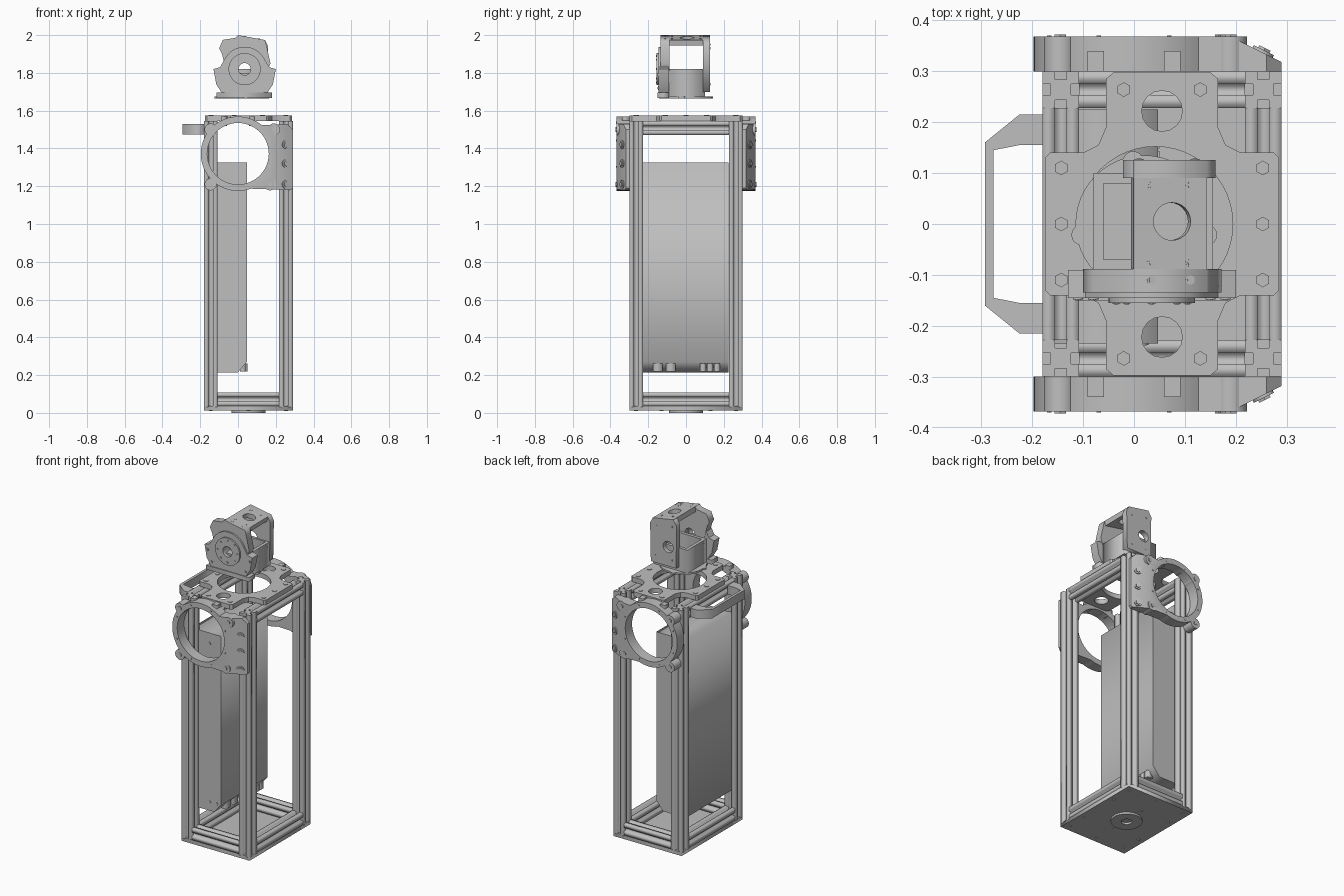
import bpy, bmesh
from math import sin, cos, pi, radians
from mathutils import Matrix, Vector

if "Cube" in bpy.data.objects:
    bpy.data.objects.remove(bpy.data.objects["Cube"], do_unlink=True)

GREY = (0.52, 0.52, 0.52, 1)
metal = bpy.data.materials.new("plain grey metal")
metal.diffuse_color = GREY
metal.use_nodes = True
metal.node_tree.nodes["Principled BSDF"].inputs["Base Color"].default_value = GREY

# Maps profile (u, v, depth) to world for each extrusion axis
AXES = {"x": Matrix(((0, 0, 1, 0), (1, 0, 0, 0), (0, 1, 0, 0), (0, 0, 0, 1))),
        "y": Matrix(((1, 0, 0, 0), (0, 0, 1, 0), (0, 1, 0, 0), (0, 0, 0, 1))),
        "z": Matrix.Identity(4)}


def add(name, bm, smooth=False):
    mesh = bpy.data.meshes.new(name)
    bm.to_mesh(mesh)
    bm.free()
    mesh.materials.append(metal)
    ob = bpy.data.objects.new(name, mesh)
    bpy.context.collection.objects.link(ob)
    if smooth:
        bpy.ops.object.select_all(action="DESELECT")
        ob.select_set(True)
        bpy.context.view_layer.objects.active = ob
        bpy.ops.object.shade_smooth_by_angle(angle=radians(35))
    return ob


def arc(u, v, r, a=0, b=360, n=48):
    steps = n if b - a == 360 else n - 1
    return [(u + r * cos(radians(a + (b - a) * i / steps)),
             v + r * sin(radians(a + (b - a) * i / steps))) for i in range(n)]


def rect(u0, u1, v0, v1):
    return [(u0, v0), (u1, v0), (u1, v1), (u0, v1)]


def plate(name, loops, lo, hi, axis, smooth=True, slice_off=None):
    """Extrude an outline with holes from lo to hi along an axis."""
    curve = bpy.data.curves.new(name, "CURVE")
    curve.dimensions = "2D"
    curve.fill_mode = "BOTH"
    curve.extrude = (hi - lo) / 2
    for loop in loops:
        spline = curve.splines.new("POLY")
        spline.points.add(len(loop) - 1)
        for p, (u, v) in zip(spline.points, loop):
            p.co = (u, v, 0, 1)
        spline.use_cyclic_u = True
    temp = bpy.data.objects.new(name + "_outline", curve)
    bpy.context.collection.objects.link(temp)
    graph = bpy.context.evaluated_depsgraph_get()
    mesh = bpy.data.meshes.new_from_object(temp.evaluated_get(graph))
    bpy.data.objects.remove(temp)
    bm = bmesh.new()
    bm.from_mesh(mesh)
    bpy.data.meshes.remove(mesh)
    bmesh.ops.remove_doubles(bm, verts=bm.verts, dist=1e-5)
    bmesh.ops.transform(bm, verts=bm.verts,
                        matrix=AXES[axis] @ Matrix.Translation((0, 0, (lo + hi) / 2)))
    if slice_off:
        point, normal = slice_off
        cut = bmesh.ops.bisect_plane(bm, geom=bm.verts[:] + bm.edges[:] + bm.faces[:],
                                     plane_co=point, plane_no=normal, clear_outer=True)
        edges = [e for e in cut["geom_cut"] if isinstance(e, bmesh.types.BMEdge)]
        bmesh.ops.holes_fill(bm, edges=edges)
    bmesh.ops.recalc_face_normals(bm, faces=bm.faces)
    return add(name, bm, smooth)


def box(name, x0, x1, y0, y1, z0, z1):
    return plate(name, [rect(x0, x1, y0, y1)], z0, z1, "z", False)


def bolt(name, at, normal, r=0.022, h=0.012):
    """Round washer with a hexagonal head on it."""
    bm = bmesh.new()
    turn = Vector(normal).to_track_quat("Z", "Y").to_matrix().to_4x4()
    for sides, rad, top in ((20, r, h * 0.6), (6, r * 0.65, h)):
        bmesh.ops.create_cone(bm, cap_ends=True, segments=sides, radius1=rad, radius2=rad,
                              depth=top, matrix=Matrix.Translation(at) @ turn
                              @ Matrix.Translation((0, 0, top / 2)))
    add(name, bm)


def rail(name, u, v, lo, hi, axis, s=0.036, g=0.011, d=0.016):
    """Square bar with a slot down each side."""
    side = [(s, -s), (s, -g), (s - d, -g), (s - d, g), (s, g)]
    loop = []
    for k in range(4):
        c, n = round(cos(k * pi / 2)), round(sin(k * pi / 2))
        loop += [(u + a * c - b * n, v + a * n + b * c) for a, b in side]
    plate(name, [loop], lo, hi, axis, False)


# Frame of slotted bars
X0, X1, Y, S = -0.144, 0.254, 0.264, 0.036
MID = (X0 + X1) / 2
for x in (X0, X1):
    for y in (-Y, Y):
        rail("post", x, y, 0.03, 1.545, "z")
    for z in (0.072, 1.508):
        rail("side_rail", x, z, S - Y, Y - S, "y")
for y in (-Y, Y):
    rail("cross_rail", y, 0.072, X0 + S, X1 - S, "x")

# Floor plate with a hub and screws underneath
box("floor_plate", X0 - S, X1 + S, -0.3, 0.3, 0.012, 0.036)
plate("floor_hub", [arc(MID, 0, 0.09), arc(MID, 0, 0.03, n=24)], 0, 0.014, "z")
for i in range(8):
    a = i * pi / 4
    bolt("hub_screw", (MID + 0.055 * cos(a), 0.055 * sin(a), 0.003), (0, 0, -1), 0.008, 0.003)
for x in (X0, MID, X1):
    for y in (-Y, -0.13, 0.13, Y):
        bolt("floor_screw", (x, y, 0.013), (0, 0, -1), 0.01, 0.004)

# Tall equipment case with a chamfered foot and connectors
plate("equipment_case", [[(-0.155, 0.215), (0, 0.215), (0.047, 0.27), (0.047, 1.325),
                          (-0.155, 1.325)]], -0.235, 0.225, "y", False)
for y in (0.09, 0.127, 0.164):
    box("connector", 0.01, 0.05, y - 0.016, y + 0.016, 0.218, 0.262)
for y in (-0.15, -0.08):
    box("socket", 0.01, 0.04, y - 0.025, y + 0.025, 0.218, 0.265)
for z in (0.24, 1.23):
    for x in (-0.03, 0.02):
        bolt("case_screw", (x, -0.235, z + 0.03), (0, -1, 0), 0.008, 0.004)

# Cross-shaped top plate with openings and bolts
quarter = [(0.23, 0), (0.23, 0.13), (0.22, 0.14), (0.155, 0.14), (0.125, 0.155),
           (0.11, 0.19), (0.11, 0.285), (0.095, 0.298), (0, 0.298)]
half = quarter + [(-u, v) for u, v in quarter[-2::-1]]
outline = [(MID + u, v) for u, v in half + [(u, -v) for u, v in half[-2:0:-1]]]
plate("top_plate", [outline, arc(0.042, 0, 0.152)]
      + [arc(MID, v, 0.04, n=16) for v in (-0.222, 0.222)], 1.545, 1.575, "z")
for side in (-1, 1):
    for y in (-0.11, 0, 0.11):
        bolt("plate_bolt", (MID + side * 0.198, y, 1.566), (0, 0, 1))
    for y in (-Y, Y):
        bolt("plate_bolt", (MID + side * 0.075, y, 1.566), (0, 0, 1))

# Ring mounts on the front and back
RZ = 1.372
ring = arc(0, RZ, 0.197, 50, 290, 56) + [(0.28, 1.18), (0.29, 1.19), (0.29, 1.5), (0.26, 1.53)]
for s, lo, hi in ((-1, -0.368, -0.3), (1, 0.3, 0.368)):
    slope = Vector((0.05, s * 0.1, 0)).normalized()
    plate("ring_mount", [ring, arc(0, RZ, 0.163)], lo, hi, "y",
          slice_off=((0.19, s * 0.368, 0), slope))
    for x, z in ((-0.145, 1.5), (-0.145, 1.21), (0.19, 1.5), (0.17, 1.21)):
        plate("mount_ear", [arc(x, z, 0.032, n=24)], lo, hi, "y")
        bolt("ear_bolt", (x, s * 0.362, z), (0, s, 0), 0.02, 0.01)
    for z in (1.21, 1.32, 1.42):
        bolt("mount_bolt", (0.252, s * 0.335, z), slope, 0.022, 0.012)
    for i in range(8):
        a = radians(22.5 + 45 * i)
        bolt("ring_screw", (0.18 * cos(a), s * 0.366, RZ + 0.18 * sin(a)), (0, s, 0), 0.008, 0.004)
    for x in (-0.075, 0.075):
        box("mount_clip", x - 0.016, x + 0.016, *sorted((s * 0.3, s * 0.34)), 1.52, 1.57)

# Carrying handle on the right side
plate("handle", [[(-0.18, 0.215), (-0.225, 0.215), (-0.293, 0.16), (-0.293, -0.16),
                  (-0.225, -0.215), (-0.18, -0.215), (-0.18, -0.155), (-0.225, -0.155),
                  (-0.276, -0.145), (-0.276, 0.145), (-0.225, 0.155), (-0.18, 0.155)]],
      1.475, 1.53, "z", False)

# Head: base disc and open cup body
HX, HZ = 0.035, 1.82
plate("head_base", [arc(0.02, 0, 0.135)], 1.665, 1.676, "z")
for a in (100, 190, 280, 350):
    plate("base_lug", [arc(0.02 + 0.125 * cos(radians(a)), 0.125 * sin(radians(a)), 0.02, n=16)],
          1.665, 1.676, "z")
box("head_foot", -0.115, 0.18, -0.15, -0.09, 1.668, 1.695)
cup = [rect(-0.08, 0.155, -0.09, 0.1), rect(-0.06, 0.135, -0.07, 0.08)]
plate("head_body", cup, 1.674, 1.82, "z", False)
box("body_floor", -0.07, 0.145, -0.08, 0.09, 1.674, 1.71)

# Head: front bell with its round hub
bell = [(-0.08, 1.685), (0.15, 1.685), (0.185, 1.74), (0.2, 1.82), (0.165, 1.83)]
bell += arc(HX, HZ, 0.118, 30, 150, 20) + [(-0.095, 1.83), (-0.13, 1.82), (-0.115, 1.74)]
plate("head_bell", [bell, arc(HX, HZ, 0.05)], -0.145, -0.09, "y")
plate("head_hub", [arc(HX, HZ, 0.085), arc(HX, HZ, 0.032)], -0.155, -0.12, "y")
for i in range(8):
    a = i * pi / 4
    bolt("hub_screw", (HX + 0.07 * cos(a), -0.154, HZ + 0.07 * sin(a)), (0, -1, 0), 0.008, 0.004)
for x, z in ((-0.11, 1.79), (0.18, 1.79), (-0.08, 1.72), (0.15, 1.72)):
    bolt("bell_screw", (x, -0.145, z), (0, -1, 0), 0.01, 0.005)

# Head: tilted yoke of front leg, back leg and roof
hole = arc(HX, HZ, 0.035, n=24)
plate("yoke_front", [[(-0.06, 1.8), (0.15, 1.8), (0.172, 1.85), (0.15, 1.95), (0.143, 1.974),
                      (0, 2), (-0.015, 1.985), (-0.08, 1.975), (-0.1, 1.93), (-0.085, 1.9)],
                     hole], -0.135, -0.088, "y", False)
plate("yoke_back", [[(-0.02, 1.7), (0.155, 1.7), (0.16, 1.94), (0.143, 1.974), (0, 2),
                     (-0.022, 1.965)], hole], 0.09, 0.126, "y", False)
tilt = Matrix.Translation((0.071, 0, 1.987)) @ Matrix.Rotation(radians(10.3), 4, "Y")
roof = plate("yoke_roof", [rect(-0.073, 0.073, -0.135, 0.126), arc(0.004, 0.005, 0.037, n=24)],
             -0.03, 0, "z")
roof.data.transform(tilt)
for x in (-0.037, 0.04):
    for y in (-0.11, -0.075, 0.077):
        bolt("roof_screw", tilt @ Vector((x, y, -0.002)), (0.18, 0, 1), 0.009, 0.004)
for x, z in ((0.01, 1.95), (0.12, 1.93), (0.01, 1.74), (0.12, 1.74)):
    bolt("back_screw", (x, 0.125, z), (0, 1, 0), 0.009, 0.004)
